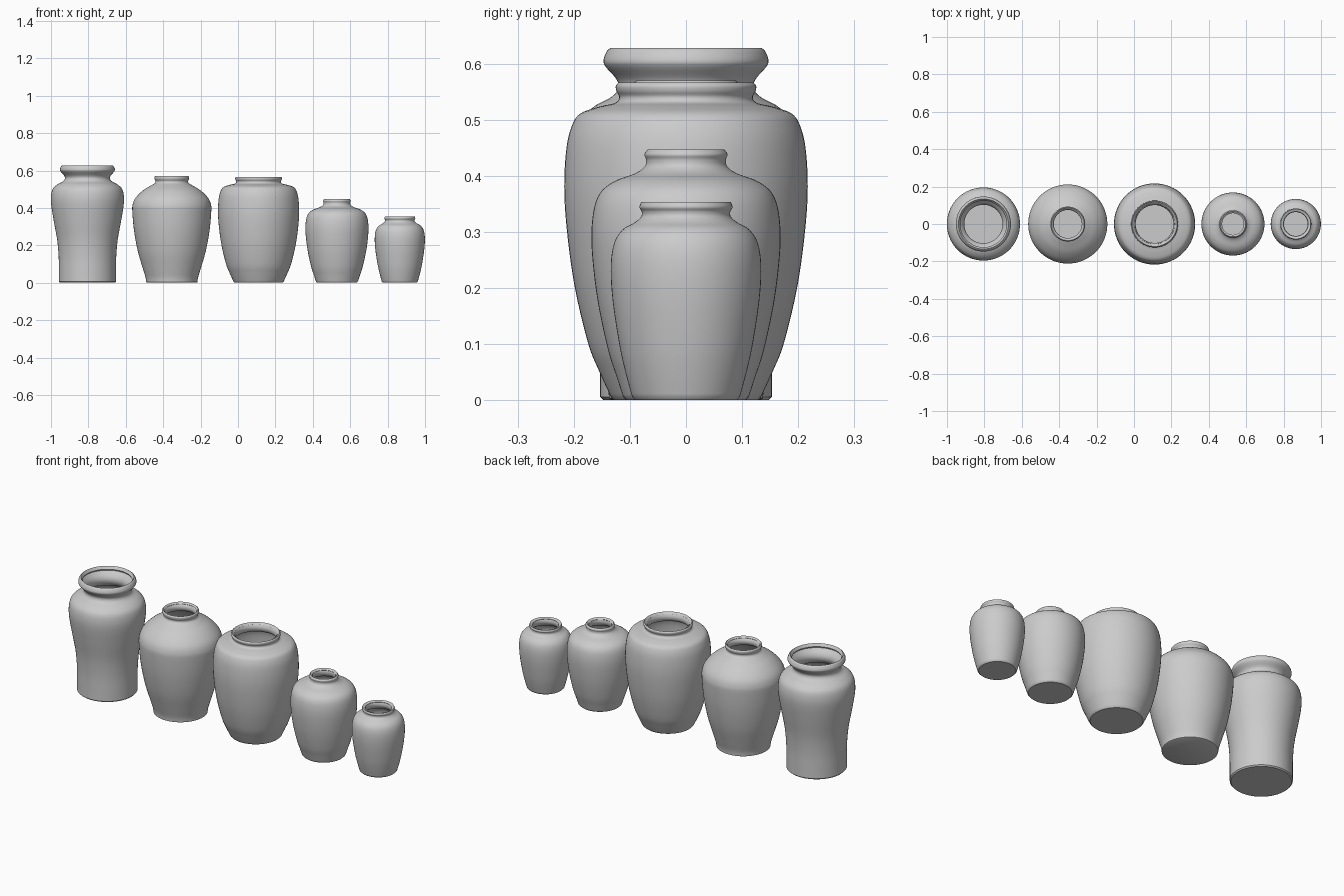
import bpy, bmesh, math

SEG = 64


def smooth_profile(pts, steps=5):
    """Catmull-Rom curve through (radius, z) points."""
    p = [pts[0]] + pts + [pts[-1]]
    out = []
    for i in range(1, len(p) - 2):
        a, b, c, d = p[i - 1:i + 3]
        for s in range(steps):
            t = s / steps
            out.append(tuple(0.5 * (2 * b[k] + (c[k] - a[k]) * t
                             + (2 * a[k] - 5 * b[k] + 4 * c[k] - d[k]) * t ** 2
                             + (3 * b[k] - a[k] - 3 * c[k] + d[k]) * t ** 3)
                             for k in (0, 1)))
    return out + [pts[-1]]


def vase(name, x, wall, body):
    bm = bmesh.new()
    rings = []
    for r, z in smooth_profile(body):
        rings.append([bm.verts.new((r * math.cos(2 * math.pi * i / SEG),
                                    r * math.sin(2 * math.pi * i / SEG), max(z, 0)))
                      for i in range(SEG)])
    # flat base slightly inset for a softened foot edge
    r0 = body[0][0] - 0.006
    foot = [bm.verts.new((r0 * math.cos(2 * math.pi * i / SEG),
                          r0 * math.sin(2 * math.pi * i / SEG), 0)) for i in range(SEG)]
    rings.insert(0, foot)
    for lo, hi in zip(rings, rings[1:]):
        for i in range(SEG):
            j = (i + 1) % SEG
            bm.faces.new((lo[i], lo[j], hi[j], hi[i]))
    bm.faces.new(foot[::-1])
    me = bpy.data.meshes.new(name)
    bm.to_mesh(me)
    bm.free()
    ob = bpy.data.objects.new(name, me)
    bpy.context.collection.objects.link(ob)
    ob.location.x = x
    # hollow wall with open mouth
    mod = ob.modifiers.new("wall", 'SOLIDIFY')
    mod.thickness = wall
    mod.offset = -1
    bpy.ops.object.select_all(action='DESELECT')
    bpy.context.view_layer.objects.active = ob
    ob.select_set(True)
    bpy.ops.object.modifier_apply(modifier=mod.name)
    bpy.ops.object.shade_smooth_by_angle(angle=math.radians(40))


# tall vase with flared collar
vase("flared_vase", -0.805, 0.018, [
    (0.153, 0.006), (0.153, 0.06), (0.154, 0.14), (0.162, 0.23), (0.180, 0.33),
    (0.193, 0.41), (0.195, 0.46), (0.186, 0.50), (0.163, 0.524), (0.132, 0.541),
    (0.121, 0.556), (0.124, 0.572), (0.143, 0.594), (0.147, 0.606),
    (0.141, 0.622), (0.134, 0.628)])
# broad jar with sloping shoulders
vase("sloped_jar", -0.354, 0.012, [
    (0.137, 0.003), (0.141, 0.03), (0.156, 0.08), (0.182, 0.17), (0.202, 0.28),
    (0.211, 0.38), (0.209, 0.42), (0.193, 0.455), (0.155, 0.493), (0.113, 0.519),
    (0.091, 0.532), (0.087, 0.543), (0.092, 0.553), (0.093, 0.564), (0.088, 0.570)])
# largest jar with wide mouth
vase("wide_jar", 0.110, 0.018, [
    (0.134, 0.006), (0.154, 0.05), (0.174, 0.10), (0.198, 0.20), (0.212, 0.30),
    (0.217, 0.38), (0.213, 0.45), (0.203, 0.49), (0.188, 0.511), (0.155, 0.523),
    (0.126, 0.530), (0.119, 0.540), (0.124, 0.551), (0.125, 0.560), (0.120, 0.566)])
# medium jar with narrow neck
vase("narrow_jar", 0.529, 0.013, [
    (0.112, 0.006), (0.123, 0.04), (0.139, 0.09), (0.158, 0.18), (0.168, 0.27),
    (0.166, 0.33), (0.154, 0.368), (0.128, 0.390), (0.091, 0.404), (0.074, 0.416),
    (0.071, 0.428), (0.074, 0.438), (0.068, 0.447)])
# small jar
vase("small_jar", 0.865, 0.015, [
    (0.096, 0.006), (0.108, 0.05), (0.119, 0.10), (0.131, 0.18), (0.134, 0.24),
    (0.128, 0.28), (0.113, 0.304), (0.091, 0.317), (0.080, 0.327), (0.079, 0.336),
    (0.083, 0.344), (0.080, 0.353)])
